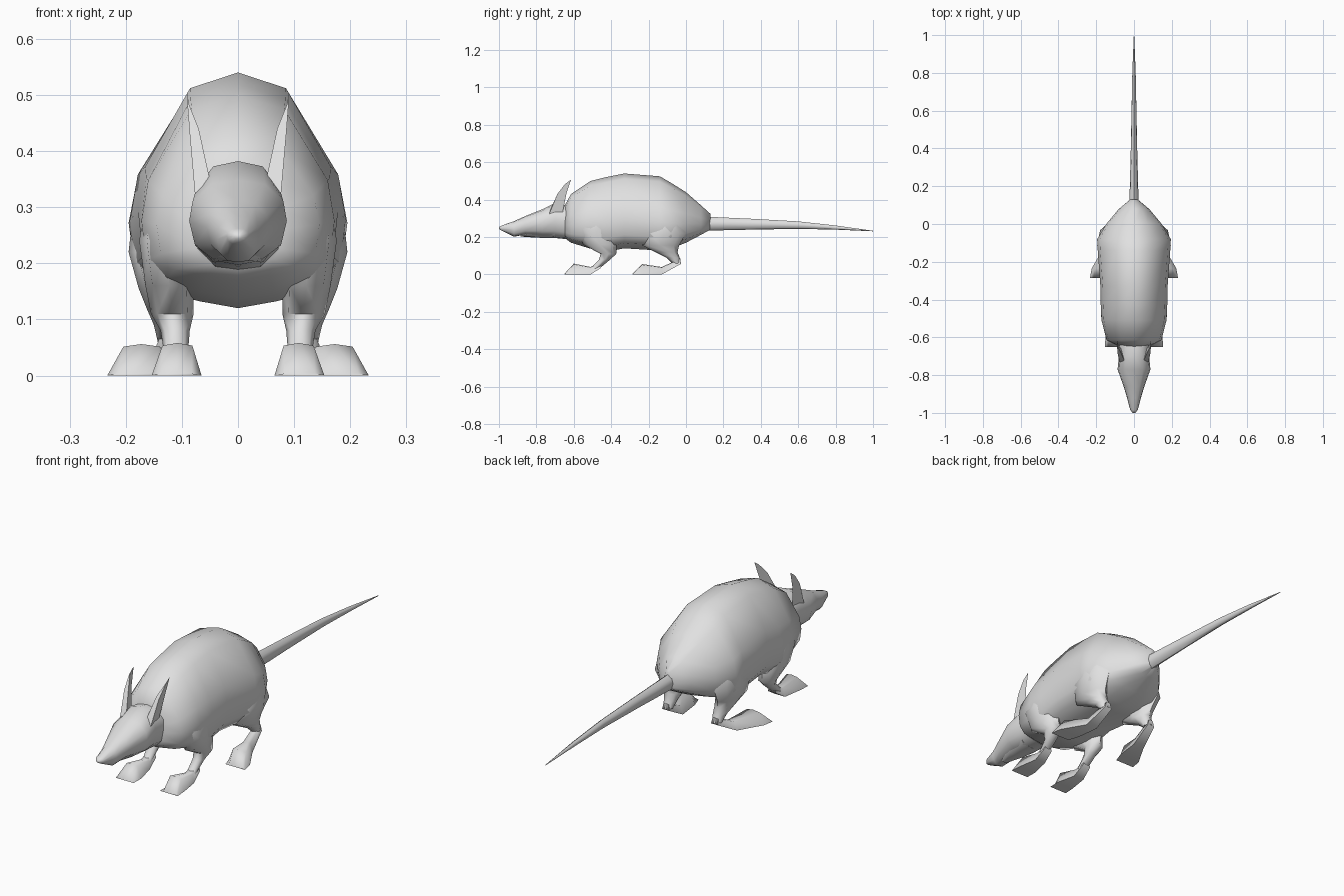
import bpy, bmesh, math

grey = bpy.data.materials.new("grey fur")
grey.diffuse_color = (0.75, 0.75, 0.75, 1)


def loft(name, rings, mirror=False, angle=60):
    """Skin a list of equal-sized point rings, cap the ends, optionally mirror in x."""
    bm = bmesh.new()
    for sign in ((1, -1) if mirror else (1,)):
        loops = [[bm.verts.new((sign * x, y, z)) for x, y, z in r] for r in rings]
        n = len(loops[0])
        for a, b in zip(loops, loops[1:]):
            for i in range(n):
                j = (i + 1) % n
                bm.faces.new((a[i], a[j], b[j], b[i]))
        bm.faces.new(loops[0])
        bm.faces.new(loops[-1])
    bmesh.ops.recalc_face_normals(bm, faces=bm.faces)
    mesh = bpy.data.meshes.new(name)
    bm.to_mesh(mesh)
    bm.free()
    mesh.materials.append(grey)
    ob = bpy.data.objects.new(name, mesh)
    bpy.context.collection.objects.link(ob)
    bpy.ops.object.select_all(action='DESELECT')
    ob.select_set(True)
    bpy.context.view_layer.objects.active = ob
    bpy.ops.object.shade_smooth_by_angle(angle=math.radians(angle))
    return ob


def section(profile, y, w, top, bot, cx=0):
    """Upright cross-section: half profile of (width, height) fractions, mirrored."""
    full = profile + [(-u, v) for u, v in reversed(profile) if u > 0]
    return [(cx + u * w, y, bot + v * (top - bot)) for u, v in full]


def limb_ring(cx, y, z, hx, hy, n=8):
    """Level oval section of a limb."""
    return [(cx + hx * math.cos(2 * math.pi * i / n),
             y + hy * math.sin(2 * math.pi * i / n), z) for i in range(n)]


BODY = [(0, 1), (.48, .93), (.93, .58), (1, .38), (.95, .18), (.78, .07), (.38, .03), (0, 0)]
HEAD = [(0, 1), (.55, .95), (.93, .74), (1, .5), (.88, .2), (.5, .03), (0, 0)]
ROUND = [(0, 1), (.8, .8), (1, .5), (.75, .15), (0, 0)]
FOOT = [(0, 1), (.62, .92), (1, 0)]

# body: y, half width, top, bottom
loft("body", [section(BODY, *r) for r in [
    (-.648, .08, .37, .195), (-.615, .145, .43, .17), (-.51, .172, .50, .138),
    (-.43, .176, .52, .12), (-.33, .178, .54, .14), (-.14, .192, .525, .128),
    (-.08, .195, .49, .138), (0, .147, .44, .17), (.08, .08, .37, .212),
    (.13, .02, .325, .24)]])

# head and lower jaw
loft("head", [section(HEAD, *r) for r in [
    (-.60, .083, .36, .185), (-.70, .08, .382, .195), (-.77, .087, .348, .203),
    (-.86, .055, .312, .213), (-.92, .037, .285, .202), (-.985, .02, .262, .234),
    (-1, .007, .253, .243)]])
loft("lower_jaw", [section(ROUND, *r) for r in [
    (-.70, .06, .25, .194), (-.80, .045, .24, .197), (-.885, .015, .215, .203)]])

# tail
loft("tail", [section(ROUND, *r) for r in [
    (.06, .03, .315, .23), (.13, .024, .308, .235), (.35, .018, .298, .24),
    (.6, .013, .284, .244), (.8, .009, .262, .24), (1, .001, .234, .231)]])

# ears: slim three-sided blades leaning back and outward
loft("ears", [
    [(.047, -.73, .335), (.076, -.735, .315), (.068, -.66, .33)],
    [(.070, -.68, .44), (.086, -.688, .43), (.083, -.64, .43)],
    [(.088, -.645, .485), (.090, -.648, .482), (.09, -.615, .507)]], True, 40)

# front legs: shoulder to wrist (x, y, z, half x, half y)
loft("front_legs", [limb_ring(*r) for r in [
    (.08, -.48, .42, .03, .03), (.112, -.485, .34, .048, .06),
    (.13, -.48, .24, .046, .095), (.122, -.46, .16, .043, .09),
    (.117, -.415, .11, .038, .042), (.112, -.435, .08, .026, .03),
    (.11, -.49, .03, .02, .025)]], True)

# hind legs: hip to hock
loft("hind_legs", [limb_ring(*r) for r in [
    (.08, -.11, .40, .04, .04), (.125, -.11, .31, .06, .07),
    (.143, -.115, .22, .052, .115), (.132, -.135, .155, .045, .098),
    (.125, -.105, .12, .038, .06), (.122, -.07, .09, .028, .036),
    (.122, -.05, .06, .021, .023)]], True)

# feet: y, half width, top, bottom, centre x
loft("front_feet", [section(FOOT, *r) for r in [
    (-.455, .02, .065, .035, .11), (-.51, .026, .04, 0, .111),
    (-.60, .043, .058, 0, .108), (-.65, .044, .004, 0, .11)]], True, 75)
loft("hind_feet", [section(FOOT, *r) for r in [
    (-.03, .018, .085, .055, .122), (-.13, .028, .04, 0, .135),
    (-.235, .052, .056, 0, .172), (-.285, .048, .004, 0, .185)]], True, 75)
